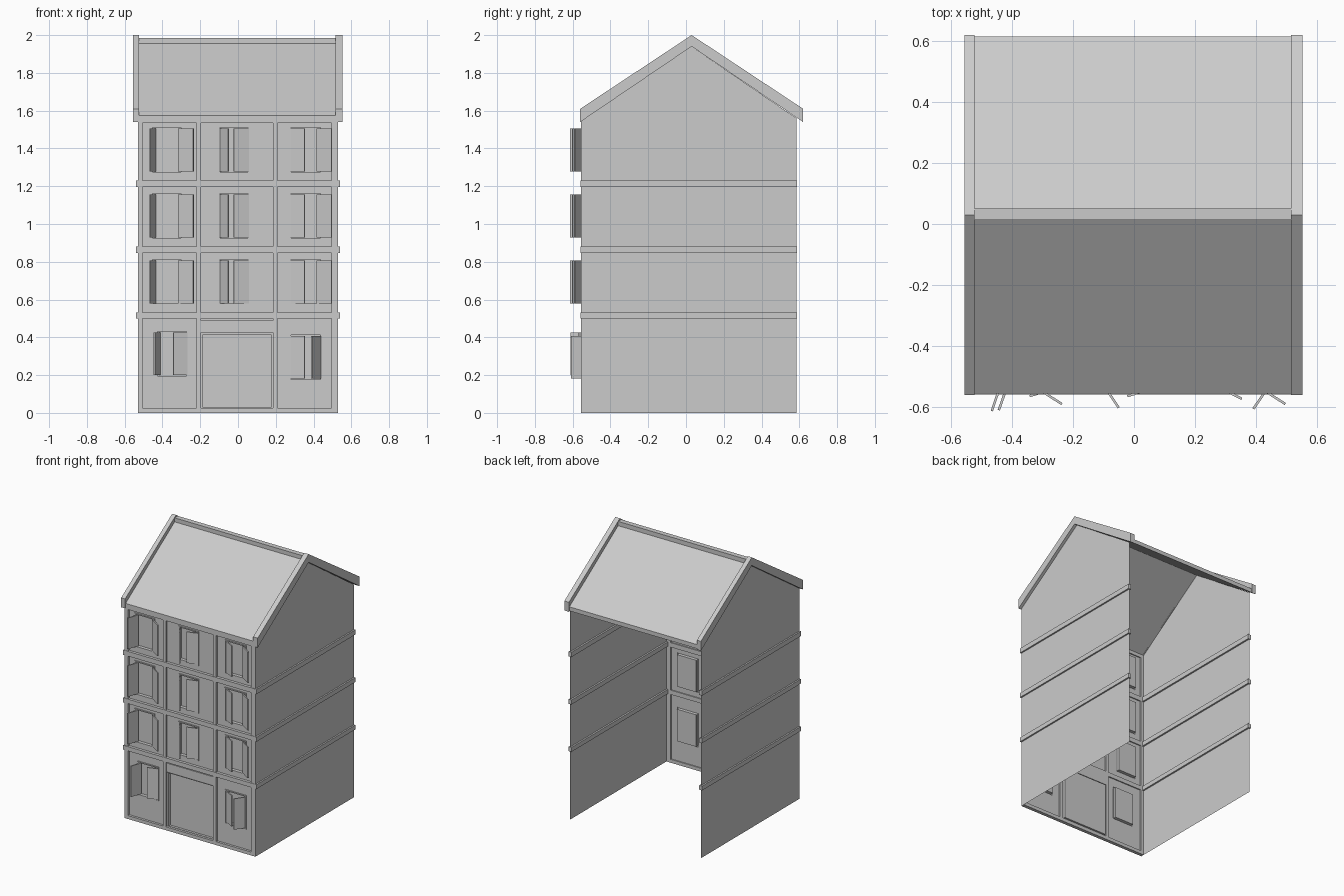
import bpy, bmesh
from math import atan2, hypot
from mathutils import Matrix, Vector

if "Cube" in bpy.data.objects:
    bpy.data.objects.remove(bpy.data.objects["Cube"])


def finish(name, bm):
    bmesh.ops.recalc_face_normals(bm, faces=bm.faces)
    me = bpy.data.meshes.new(name)
    bm.to_mesh(me)
    bm.free()
    ob = bpy.data.objects.new(name, me)
    bpy.context.collection.objects.link(ob)
    return ob


def add_box(bm, x0, x1, y0, y1, z0, z1):
    m = Matrix.Translation(((x0 + x1) / 2, (y0 + y1) / 2, (z0 + z1) / 2))
    bmesh.ops.create_cube(bm, size=1, matrix=m @ Matrix.Diagonal((x1 - x0, y1 - y0, z1 - z0, 1)))


def box(name, *dims):
    bm = bmesh.new()
    add_box(bm, *dims)
    return finish(name, bm)


def extrude_yz(name, pts, x0, x1):
    """Extrude a y-z profile along x (flat sheet when x0 == x1)."""
    bm = bmesh.new()
    f = bm.faces.new([bm.verts.new((x0, y, z)) for y, z in pts])
    if x1 != x0:
        r = bmesh.ops.extrude_face_region(bm, geom=[f])
        vs = [v for v in r["geom"] if isinstance(v, bmesh.types.BMVert)]
        bmesh.ops.translate(bm, verts=vs, vec=(x1 - x0, 0, 0))
    return finish(name, bm)


def nested_panel(name, rings):
    """Bridge nested rectangles (x0, x1, z0, z1, y) and close the last one."""
    bm = bmesh.new()
    prev = None
    for x0, x1, z0, z1, y in rings:
        cur = [bm.verts.new(p) for p in ((x0, y, z0), (x1, y, z0), (x1, y, z1), (x0, y, z1))]
        if prev:
            for i in range(4):
                j = (i + 1) % 4
                bm.faces.new((prev[i], prev[j], cur[j], cur[i]))
        prev = cur
    bm.faces.new(prev)
    return finish(name, bm)


def shutter(name, hinge, tip, z0, z1):
    """Open shutter leaf with a thin raised border, from hinge to tip in plan."""
    hx, hy = hinge
    dx, dy = tip[0] - hx, tip[1] - hy
    w, t = hypot(dx, dy), 0.004
    bm = bmesh.new()
    add_box(bm, 0, w, -t, t, z0, z1)
    bmesh.ops.rotate(bm, verts=bm.verts, cent=(0, 0, 0), matrix=Matrix.Rotation(atan2(dy, dx), 3, 'Z'))
    bmesh.ops.translate(bm, verts=bm.verts, vec=Vector((hx, hy, 0)))
    finish(name, bm)


FRONT, BACK, PANEL, PANE = -0.555, 0.585, -0.538, -0.52
RIDGE = 0.03

# Side walls: thin gable sheets, open at the back
gable = [(FRONT, 0), (BACK, 0), (BACK, 1.56), (RIDGE, 1.94), (FRONT, 1.545)]
for side, s in (("left", -1), ("right", 1)):
    extrude_yz(side + "_wall", gable, s * 0.53, s * 0.53)

# Roof slab, raised gable edges and ridge cap
rake = [(-0.56, 1.54), (RIDGE, 1.94), (0.62, 1.54), (0.62, 1.61), (RIDGE, 2.0), (-0.56, 1.61)]
slab = [(-0.555, 1.545), (RIDGE, 1.94), (0.615, 1.545), (0.615, 1.575), (RIDGE, 1.967), (-0.555, 1.575)]
extrude_yz("roof_slab", slab, -0.525, 0.515)
extrude_yz("left_roof_edge", rake, -0.555, -0.523)
extrude_yz("right_roof_edge", rake, 0.515, 0.552)
box("ridge_cap", -0.523, 0.515, 0.013, 0.05, 1.95, 1.985)

# Facade posts and rails
for i, (a, b) in enumerate(((-0.53, -0.505), (-0.22, -0.197), (0.185, 0.21), (0.495, 0.53))):
    box(f"facade_post_{i}", a, b, FRONT, -0.53, 0, 1.555)
box("base_rail", -0.53, 0.53, FRONT, -0.53, 0, 0.025)
box("top_rail", -0.53, 0.53, FRONT, -0.53, 1.535, 1.56)
bands = ((0.5, 0.532), (0.847, 0.88), (1.195, 1.23))
for i, (a, b) in enumerate(bands):
    box(f"front_band_{i}", -0.53, 0.53, FRONT - 0.003, -0.53, a, b)
    for side, s in (("left", -1), ("right", 1)):
        xs = sorted((s * 0.518, s * 0.541))
        box(f"{side}_band_{i}", *xs, FRONT - 0.003, BACK + 0.002, a, b)

# Bays: cell edges, window edges, shutter (hinge, tip) pairs in plan
upper = {
    "left": ((-0.505, -0.22), (-0.46, -0.295),
             (((-0.438, -0.53), (-0.466, -0.613)), ((-0.315, -0.54), (-0.236, -0.59)))),
    "middle": ((-0.197, 0.185), (-0.103, 0.06),
               (((-0.098, -0.53), (-0.05, -0.602)), ((0.058, -0.54), (-0.022, -0.564)))),
    "right": ((0.21, 0.495), (0.273, 0.445),
              (((0.278, -0.534), (0.353, -0.573)), ((0.418, -0.54), (0.496, -0.59)))),
}
ground = {
    "left": ((-0.505, -0.22), (-0.435, -0.265),
             (((-0.415, -0.53), (-0.443, -0.61)), ((-0.267, -0.54), (-0.342, -0.564)))),
    "right": ((0.21, 0.495), (0.273, 0.445),
              (((0.278, -0.534), (0.353, -0.573)), ((0.44, -0.535), (0.391, -0.606)))),
}


def window_bay(name, cell, win, leaves, cz, wz, sz):
    a, b = win
    z0, z1 = wz
    g = 0.008
    nested_panel(name + "_window_panel", [
        (*cell, *cz, -0.553), (*cell, *cz, PANEL),
        (a, b, z0, z1, PANEL), (a, b, z0, z1, PANEL - 0.006),
        (a + g, b - g, z0 + g, z1 - g, PANEL - 0.006),
        (a + g, b - g, z0 + g, z1 - g, PANE)])
    for i, (hinge, tip) in enumerate(leaves):
        shutter(f"{name}_shutter_{i}", hinge, tip, *sz)


cells = ((0.532, 0.847), (0.88, 1.195), (1.23, 1.535))
for i, cz in enumerate(cells):
    z = 0.57 + 0.349 * i
    for key, (cell, win, leaves) in upper.items():
        window_bay(f"floor_{i + 1}_{key}", cell, win, leaves, cz, (z, z + 0.25), (z + 0.01, z + 0.238))
for key, z in (("left", 0.188), ("right", 0.17)):
    cell, win, leaves = ground[key]
    window_bay("ground_" + key, cell, win, leaves, (0.025, 0.5), (z, z + 0.25), (z + 0.012, z + 0.238))

# Wide doorway and the sign board above it
nested_panel("door_panel", [
    (-0.197, 0.185, 0.025, 0.425, -0.553), (-0.197, 0.185, 0.025, 0.425, PANEL),
    (-0.185, 0.175, 0.028, 0.415, PANEL), (-0.185, 0.175, 0.028, 0.415, PANE)])
box("door_board", -0.197, 0.185, -0.548, -0.53, 0.425, 0.49)
box("door_board_gap", -0.197, 0.185, PANEL, -0.53, 0.49, 0.5)
